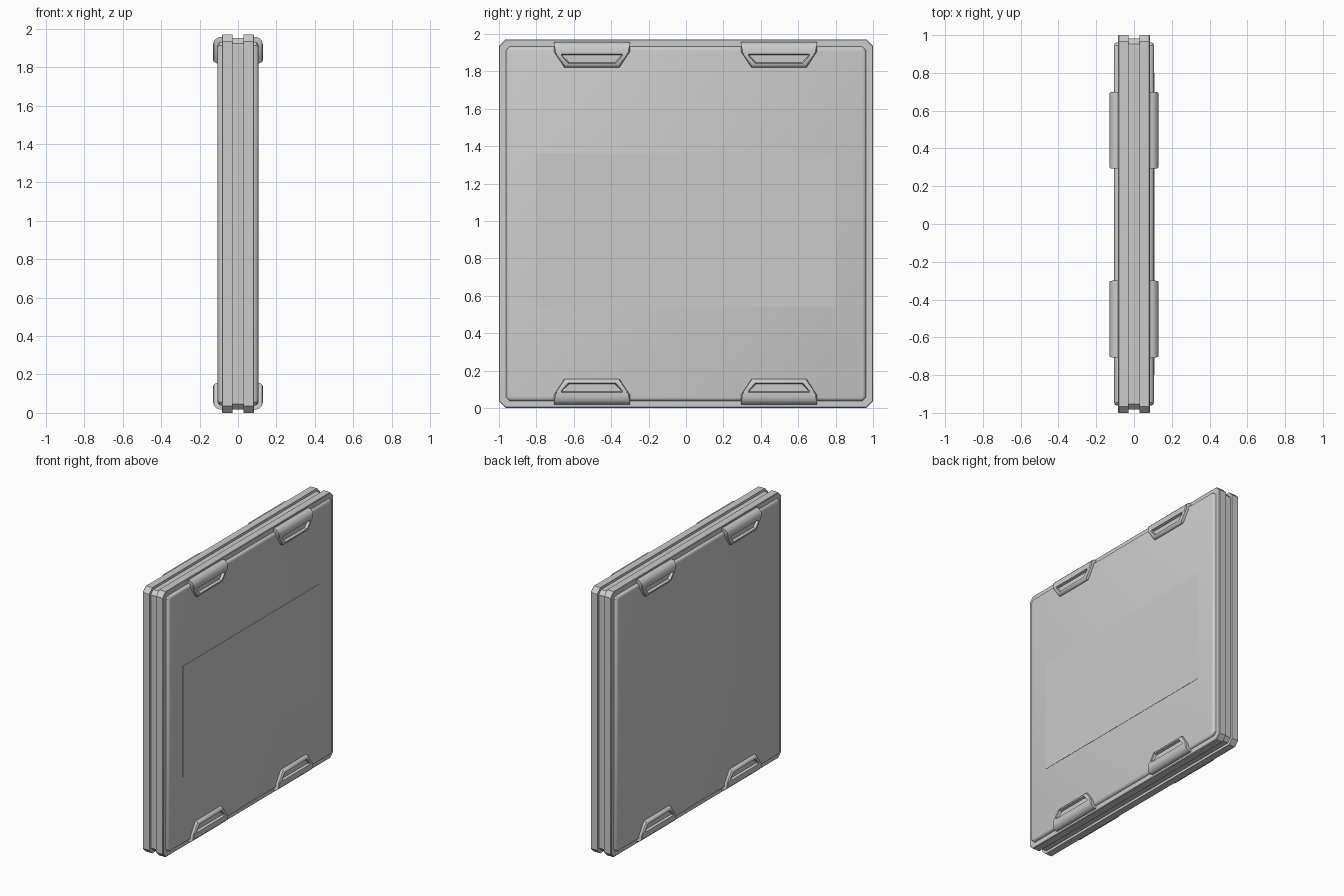
import bpy, bmesh
from math import radians

if "Cube" in bpy.data.objects:
    bpy.data.objects.remove(bpy.data.objects["Cube"])

H = 1.97  # panel height


def loft(name, loops):
    """Skin a list of equal-length vertex loops and cap both ends."""
    bm = bmesh.new()
    rings = [[bm.verts.new(p) for p in loop] for loop in loops]
    n = len(rings[0])
    for a, b in zip(rings, rings[1:]):
        for i in range(n):
            j = (i + 1) % n
            bm.faces.new((a[i], a[j], b[j], b[i]))
    bm.faces.new(rings[0][::-1])
    bm.faces.new(rings[-1])
    bmesh.ops.recalc_face_normals(bm, faces=bm.faces)
    me = bpy.data.meshes.new(name)
    bm.to_mesh(me)
    bm.free()
    ob = bpy.data.objects.new(name, me)
    bpy.context.collection.objects.link(ob)
    bpy.context.view_layer.objects.active = ob
    ob.select_set(True)
    bpy.ops.object.shade_smooth_by_angle(angle=radians(35))
    ob.select_set(False)
    return ob


def rect(x, inset, c):
    """Rectangle with chamfered corners in the YZ plane."""
    y, lo, hi = 1 - inset, inset, H - inset
    return [(x, -y + c, lo), (x, y - c, lo), (x, y, lo + c), (x, y, hi - c),
            (x, y - c, hi), (x, -y + c, hi), (x, -y, hi - c), (x, -y, lo + c)]


# Main slab: raised face, step, rim, then the groove round the edge
half = [(0.106, 0.056, 0.012), (0.103, 0.046, 0.014), (0.096, 0.040, 0.016),
        (0.084, 0.038, 0.018), (0.084, 0.004, 0.033), (0.080, 0.0, 0.035),
        (0.028, 0.0, 0.035), (0.028, 0.018, 0.028)]
sections = [(-x, i, c) for x, i, c in half] + half[::-1]
loft("panel_body", [rect(*s) for s in sections])


def trapezoid(x, top, mid, low, wide, narrow):
    return [(x, -wide, top), (x, -wide, mid), (x, -narrow, low),
            (x, narrow, low), (x, wide, mid), (x, wide, top)]


# Edge clips: rounded upper edge, recessed trapezoid slot in the face
clip = [trapezoid(0.075, 1.957, 1.905, 1.820, 0.203, 0.147),
        trapezoid(0.098, 1.957, 1.905, 1.820, 0.203, 0.147),
        trapezoid(0.112, 1.951, 1.905, 1.820, 0.203, 0.147),
        trapezoid(0.124, 1.938, 1.905, 1.826, 0.202, 0.146),
        trapezoid(0.130, 1.918, 1.903, 1.836, 0.196, 0.141),
        trapezoid(0.130, 1.893, 1.883, 1.842, 0.163, 0.128),
        trapezoid(0.112, 1.888, 1.880, 1.847, 0.156, 0.122)]
for side, sx in (("right", 1), ("left", -1)):
    for end in ("top", "bottom"):
        for place, yc in (("front", -0.503), ("back", 0.497)):
            loops = [[(sx * x, y + yc, z if end == "top" else 1.975 - z)
                      for x, y, z in loop] for loop in clip]
            loft(f"clip_{side}_{end}_{place}", loops)

# Thin flat label plate on the right face
loft("face_plate", [[(x, -0.8, 0.54), (x, 0.8, 0.54), (x, 0.8, 1.36), (x, -0.8, 1.36)]
                    for x in (0.104, 0.108)])
